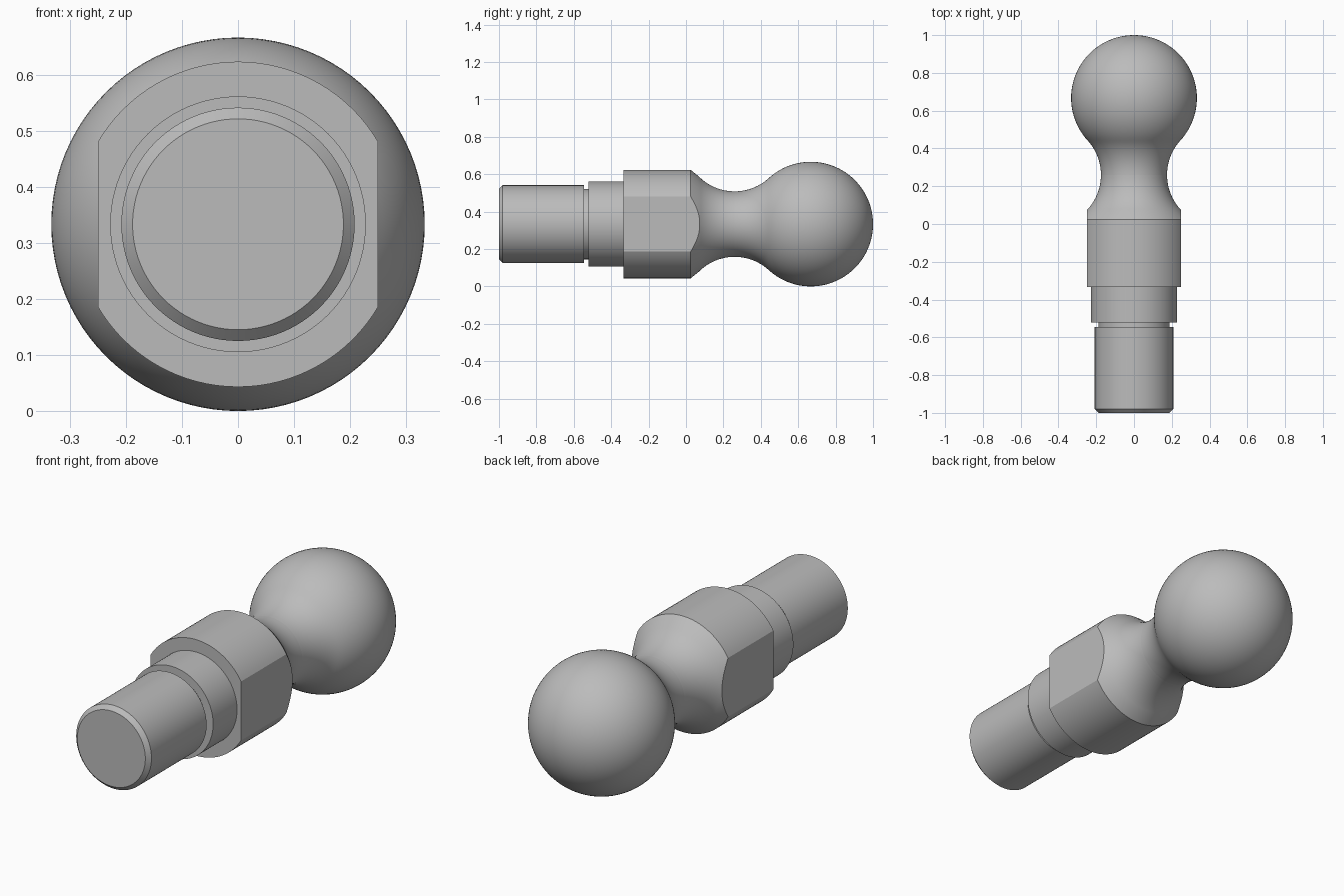
import bpy, bmesh
from math import sin, cos, pi, radians, atan2
from mathutils import Vector

if "Cube" in bpy.data.objects:
    bpy.data.objects.remove(bpy.data.objects["Cube"])

BALL_R = 0.333        # ball radius, also the height of the axis
BALL_Y = 0.667
NECK_Y, NECK_R, FILLET = 0.26, 0.175, 0.27
BODY_R, FLAT_X = 0.29, 0.25
SEGMENTS = 96

steel = bpy.data.materials.new("grey steel")
steel.use_nodes = True
GREY = (0.50, 0.50, 0.50, 1)
steel.diffuse_color = GREY
steel.node_tree.nodes["Principled BSDF"].inputs["Base Color"].default_value = GREY


def arc(cy, cr, radius, start, end, steps):
    """Profile points (y, r) along a circular arc."""
    angles = [start + (end - start) * i / steps for i in range(steps + 1)]
    return [(cy + radius * cos(a), cr + radius * sin(a)) for a in angles]


def lathe(name, profile, flat_x=None):
    """Spin a (y, r) profile about the long axis, optionally milling two flats."""
    bm = bmesh.new()
    verts = [bm.verts.new((r, y, 0)) for y, r in profile]
    edges = [bm.edges.new(pair) for pair in zip(verts, verts[1:])]
    bmesh.ops.spin(bm, geom=verts + edges, cent=(0, 0, 0), axis=(0, 1, 0),
                   angle=2 * pi, steps=SEGMENTS, use_merge=True)
    bmesh.ops.remove_doubles(bm, verts=bm.verts, dist=1e-5)
    if flat_x:
        for side in (-1, 1):
            cut = bmesh.ops.bisect_plane(
                bm, geom=bm.verts[:] + bm.edges[:] + bm.faces[:], dist=1e-6,
                plane_co=(side * flat_x, 0, 0), plane_no=(side, 0, 0), clear_outer=True)
            rim = [e for e in cut["geom_cut"] if isinstance(e, bmesh.types.BMEdge)]
            bmesh.ops.contextual_create(bm, geom=rim)
    # Turn every face away from the axis or outward along it
    bmesh.ops.recalc_face_normals(bm, faces=bm.faces)
    outer = max(bm.faces, key=lambda f: Vector((f.calc_center_median().x, 0, f.calc_center_median().z)).length)
    c = outer.calc_center_median()
    if outer.normal.dot(Vector((c.x, 0, c.z))) < 0:
        bmesh.ops.reverse_faces(bm, faces=bm.faces)
    mesh = bpy.data.meshes.new(name)
    bm.to_mesh(mesh)
    bm.free()
    mesh.materials.append(steel)
    obj = bpy.data.objects.new(name, mesh)
    obj.location.z = BALL_R
    bpy.context.collection.objects.link(obj)
    bpy.ops.object.select_all(action='DESELECT')
    obj.select_set(True)
    bpy.context.view_layer.objects.active = obj
    bpy.ops.object.shade_smooth_by_angle(angle=radians(25))
    return obj


# Shank with chamfered tip, relief groove and collar
lathe("shank", [(-1, 0), (-1, 0.188), (-0.98, 0.208), (-0.545, 0.208), (-0.545, 0.188),
                (-0.522, 0.188), (-0.522, 0.228), (-0.333, 0.228)])

# Wrench body with two side flats, running into the lower half of the neck
fillet_r = NECK_R + FILLET
lower_neck = arc(NECK_Y, fillet_r, FILLET, radians(225), radians(270), 14)
lathe("wrench_body", [(-0.333, 0.228), (-0.333, BODY_R), (0.025, BODY_R)] + lower_neck, FLAT_X)

# Upper half of the neck, blending tangentially into the ball
touch = atan2(fillet_r, NECK_Y - BALL_Y)
upper_neck = arc(NECK_Y, fillet_r, FILLET, radians(270), touch + pi, 14)
ball = arc(BALL_Y, 0, BALL_R, touch, 0, 40)
lathe("ball_stud", upper_neck + ball[1:])
